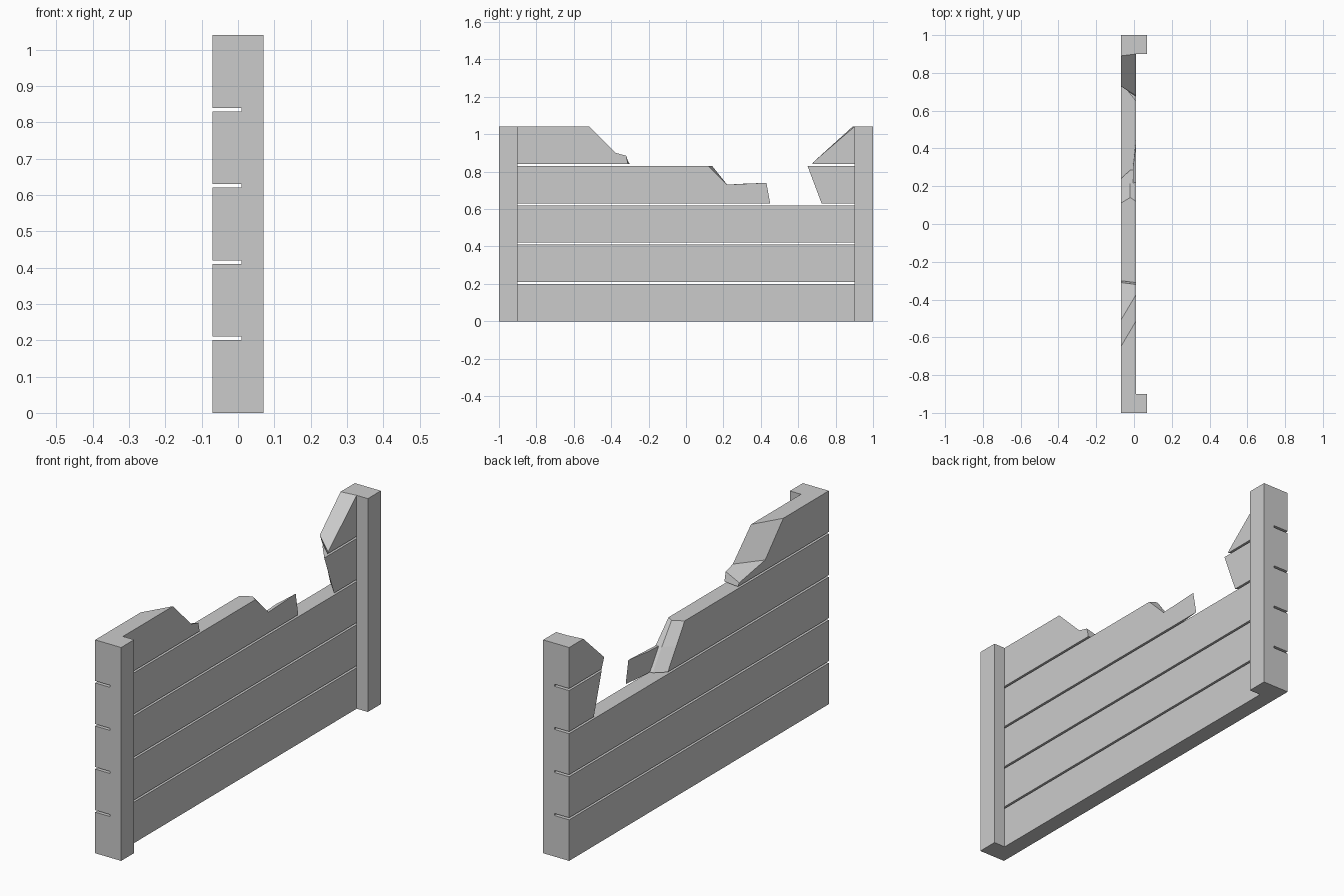
import bpy, bmesh

if "Cube" in bpy.data.objects:
    bpy.data.objects.remove(bpy.data.objects["Cube"])

BACK, FRONT = -0.07, 0.01      # plank faces along x
PLANK_H, PITCH = 0.20, 0.21


def loft(name, sections):
    """Join matching (y, z) outlines placed at successive x positions."""
    bm = bmesh.new()
    rings = [[bm.verts.new((x, y, z)) for y, z in pts] for x, pts in sections]
    n = len(rings[0])
    for a, b in zip(rings, rings[1:]):
        for i in range(n):
            j = (i + 1) % n
            bm.faces.new((a[i], a[j], b[j], b[i]))
    bm.faces.new(rings[0])
    bm.faces.new(rings[-1][::-1])
    bmesh.ops.remove_doubles(bm, verts=bm.verts, dist=1e-5)
    bmesh.ops.recalc_face_normals(bm, faces=bm.faces)
    me = bpy.data.meshes.new(name)
    bm.to_mesh(me)
    bm.free()
    ob = bpy.data.objects.new(name, me)
    bpy.context.collection.objects.link(ob)
    return ob


def box(name, x0, x1, y0, y1, z0, z1):
    rect = [(y0, z0), (y0, z1), (y1, z1), (y1, z0)]
    return loft(name, [(x0, rect), (x1, rect)])


def broken_plank(name, side, row, ends):
    """Plank running from the outer end (side = -1 or 1) to a broken edge."""
    z0 = row * PITCH
    outer = [(side, z0), (side, z0 + PLANK_H)]
    return loft(name, [(x, outer + edge) for x, edge in ends])


# Posts at both ends
for side, label in ((-1, "left"), (1, "right")):
    y0, y1 = sorted((side * 0.9, side))
    box(f"{label}_post", FRONT, 0.07, y0, y1, 0, 1.04)

# Three whole planks
for row in range(3):
    box(f"plank_{row + 1}", BACK, FRONT, -1, 1, row * PITCH, row * PITCH + PLANK_H)

# Fourth plank: long left part with a ridged break
broken_plank("plank_4_left", -1, 3, [
    (BACK, [(0.11, 0.83), (0.175, 0.73), (0.24, 0.63)]),
    (-0.02, [(0.14, 0.83), (0.215, 0.73), (0.285, 0.63)]),
    (FRONT, [(0.12, 0.83), (0.22, 0.73), (0.285, 0.63)])])

# Thin splinter left on its front face
loft("plank_4_splinter", [
    (FRONT, [(0.215, 0.73), (0.43, 0.74), (0.45, 0.63), (0.28, 0.63)]),
    (-0.005, [(0.215, 0.73), (0.30, 0.735), (0.31, 0.63), (0.28, 0.63)])])

# Fourth plank: short right stub
broken_plank("plank_4_right", 1, 3, [
    (BACK, [(0.75, 0.83), (0.81, 0.63)]),
    (FRONT, [(0.65, 0.83), (0.725, 0.63)])])

# Top plank: left part and right stub
broken_plank("plank_5_left", -1, 4, [
    (BACK, [(-0.65, 1.04), (-0.51, 0.89), (-0.31, 0.855), (-0.30, 0.84)]),
    (FRONT, [(-0.515, 1.04), (-0.375, 0.90), (-0.32, 0.885), (-0.31, 0.84)])])
broken_plank("plank_5_right", 1, 4, [
    (BACK, [(0.89, 1.04), (0.73, 0.89), (0.75, 0.84)]),
    (FRONT, [(0.90, 1.04), (0.68, 0.85), (0.675, 0.84)])])
